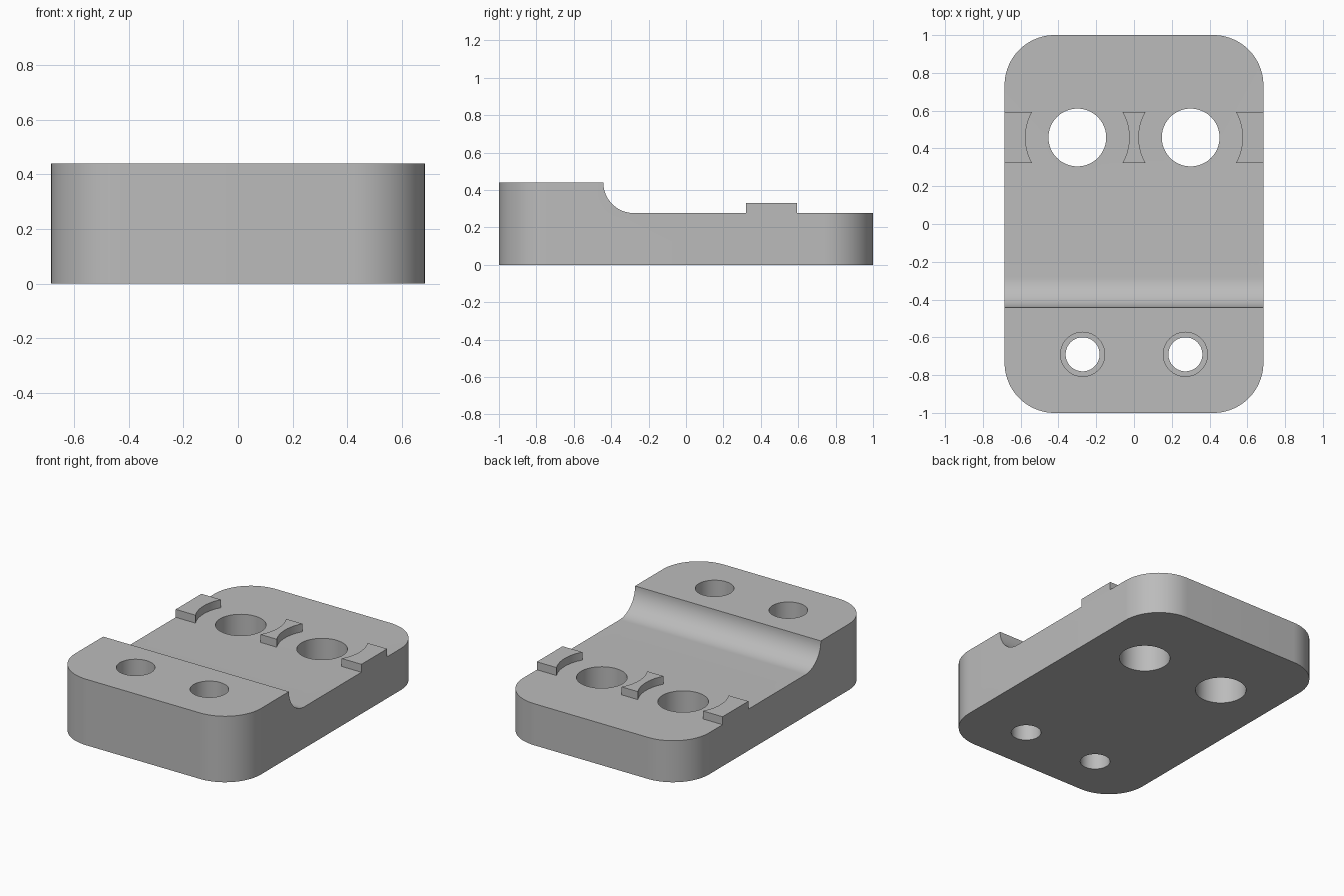
import bpy
from math import sin, cos, pi, radians
from mathutils import Vector

if "Cube" in bpy.data.objects:
    bpy.data.objects.remove(bpy.data.objects["Cube"])

HALF_X, HALF_Y = 0.685, 1.0
FLOOR, TOP, TAB_TOP = 0.277, 0.44, 0.33
CORNER = 0.265
BIG_X, BIG_Y = 0.3, 0.458
SMALL_X, SMALL_Y = 0.272, -0.69

grey = bpy.data.materials.new("plain grey")
grey.use_nodes = True
COLOUR = (0.5, 0.5, 0.5, 1)
grey.diffuse_color = COLOUR
grey.node_tree.nodes["Principled BSDF"].inputs["Base Color"].default_value = COLOUR


def arc(cx, cy, r, start, end, steps):
    angles = [radians(start + (end - start) * i / steps) for i in range(steps + 1)]
    return [(cx + r * cos(a), cy + r * sin(a)) for a in angles]


def prism(name, outline, low, high, axis="z"):
    """Extrude a counter-clockwise outline along z, or a (y, z) outline along x."""
    place = (lambda p, h: (p[0], p[1], h)) if axis == "z" else (lambda p, h: (h, p[0], p[1]))
    n = len(outline)
    verts = [place(p, h) for h in (low, high) for p in outline]
    faces = [tuple(reversed(range(n))), tuple(range(n, 2 * n))]
    faces += [(i, (i + 1) % n, n + (i + 1) % n, n + i) for i in range(n)]
    mesh = bpy.data.meshes.new(name)
    mesh.from_pydata(verts, [], faces)
    mesh.materials.append(grey)
    obj = bpy.data.objects.new(name, mesh)
    bpy.context.collection.objects.link(obj)
    return obj


def combine(obj, tool, operation):
    """Apply a boolean and discard the helper."""
    tool.hide_render = True
    mod = obj.modifiers.new("cut", "BOOLEAN")
    mod.operation, mod.object, mod.solver = operation, tool, "EXACT"
    bpy.context.view_layer.objects.active = obj
    bpy.ops.object.modifier_apply(modifier=mod.name)
    bpy.data.objects.remove(tool)


def bore(obj, x, y, r, low, high):
    circle = arc(x, y, r, 0, 360, 64)[:-1]
    combine(obj, prism("bore_cutter", circle, low, high), "DIFFERENCE")


# Block: stepped side profile with a concave fillet
r = TOP - FLOOR
profile = [(-1.2, 0), (1.2, 0), (1.2, FLOOR)]
profile += arc(-0.442 + r, TOP, r, 270, 180, 20) + [(-1.2, TOP)]
block = prism("clamp_block", profile, -0.9, 0.9, axis="x")

# Rounded plan outline
plan = []
for i, (sx, sy) in enumerate([(1, 1), (-1, 1), (-1, -1), (1, -1)]):
    plan += arc(sx * (HALF_X - CORNER), sy * (HALF_Y - CORNER), CORNER,
                90 * i, 90 * i + 90, 20)
combine(block, prism("plan_cutter", plan, -0.2, 0.8), "INTERSECT")

# Through holes at the back, counterbored screw holes at the front
for side in (-1, 1):
    bore(block, side * BIG_X, BIG_Y, 0.153, -0.1, 0.8)
    bore(block, side * SMALL_X, SMALL_Y, 0.09, -0.1, 0.8)
    bore(block, side * SMALL_X, SMALL_Y, 0.117, 0.2, 0.8)

# Locating tabs: one rib split into three by round clearances
rib = [(-HALF_X, 0.322), (HALF_X, 0.322), (HALF_X, 0.593), (-HALF_X, 0.593)]
tabs = prism("locating_tabs", rib, FLOOR, TAB_TOP)
for side in (-1, 1):
    bore(tabs, side * BIG_X, BIG_Y, 0.275, 0.1, 0.8)

# Smooth the curved walls, keep the edges crisp
for obj in (block, tabs):
    bpy.ops.object.select_all(action="DESELECT")
    obj.select_set(True)
    bpy.context.view_layer.objects.active = obj
    bpy.ops.object.shade_smooth_by_angle(angle=radians(30))
